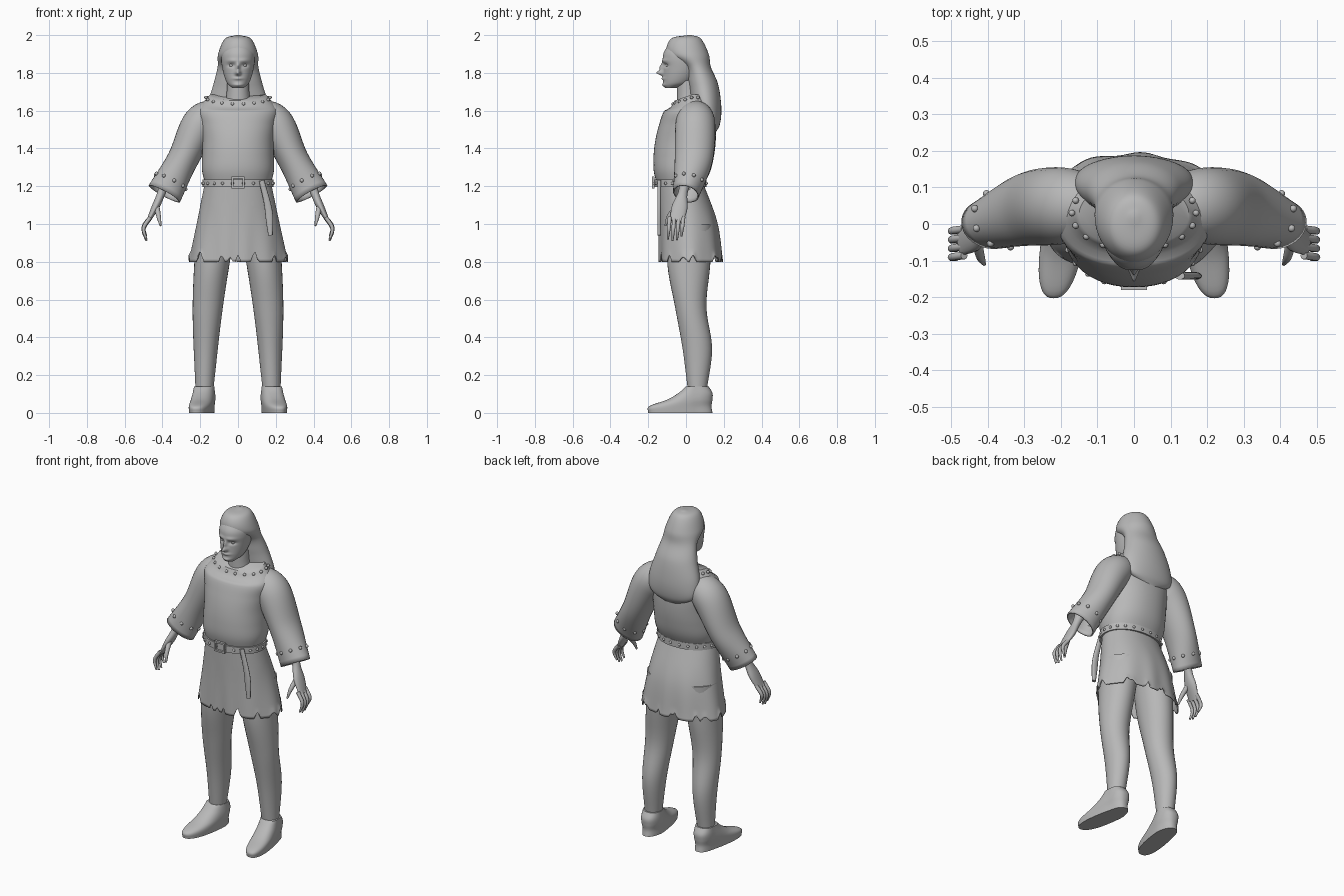
import bpy, bmesh
from math import sin, cos, pi, tau, exp, atan2, copysign, radians
from mathutils import Vector, Matrix

default = bpy.data.objects.get("Cube")
if default:
    bpy.data.objects.remove(default)

UP = Vector((0, 0, 1))
grey = bpy.data.materials.new("plain_grey")
grey.use_nodes = True
grey.diffuse_color = (.48, .48, .48, 1)
grey.node_tree.nodes["Principled BSDF"].inputs["Base Color"].default_value = grey.diffuse_color


def finish(name, bm, mirror=False, thickness=0, sharp=50):
    """Turn a bmesh into a smooth shaded object."""
    bmesh.ops.recalc_face_normals(bm, faces=bm.faces)
    mesh = bpy.data.meshes.new(name)
    bm.to_mesh(mesh)
    bm.free()
    mesh.materials.append(grey)
    obj = bpy.data.objects.new(name, mesh)
    bpy.context.collection.objects.link(obj)
    bpy.ops.object.select_all(action="DESELECT")
    obj.select_set(True)
    bpy.context.view_layer.objects.active = obj
    bpy.ops.object.shade_smooth_by_angle(angle=radians(sharp))
    if thickness:
        solid = obj.modifiers.new("Thickness", "SOLIDIFY")
        solid.thickness, solid.offset = thickness, -1
    if mirror:
        obj.modifiers.new("Mirror", "MIRROR")
    return obj


def sample(values, t):
    """Smooth curve through evenly spaced values, or a constant."""
    if not isinstance(values, tuple):
        return values
    last = len(values) - 1
    i = min(int(t * last), last - 1)
    f = t * last - i
    start, end = values[i], values[i + 1]
    before = values[i - 1] if i > 0 else 2 * start - end
    after = values[i + 2] if i + 2 <= last else 2 * end - start
    m, n, d = (end - before) / 2, (after - start) / 2, end - start
    return start + m * f + (3 * d - 2 * m - n) * f ** 2 + (m + n - 2 * d) * f ** 3


def ring(center, wide, deep, axis, count, power=1):
    """Ellipse around an axis; depth is measured along y."""
    side = Vector((0, 1, 0)).cross(axis).normalized()
    back = axis.cross(side).normalized()
    points = []
    for i in range(count):
        turn = tau * i / count
        c, s = (copysign(abs(n) ** power, n) for n in (cos(turn), sin(turn)))
        points.append(center + side * c * wide + back * s * deep)
    return points


def loft(name, x, y, z, wide, deep, count=32, rings=24, upright=False,
         deform=None, caps=True, power=1, **options):
    """Skin ellipses whose centre and size follow smooth curves."""
    def center(t):
        return Vector([sample(channel, t) for channel in (x, y, z)])

    bm, loops = bmesh.new(), []
    for i in range(rings + 1):
        t = i / rings
        path = center(min(t + .05, 1)) - center(max(t - .05, 0))
        points = ring(center(t), sample(wide, t), sample(deep, t),
                      UP if upright else path.normalized(), count, power)
        loops.append([bm.verts.new(deform(p) if deform else p) for p in points])
    for low, high in zip(loops, loops[1:]):
        for j in range(count):
            k = (j + 1) % count
            bm.faces.new((low[j], low[k], high[k], high[j]))
    if caps:
        bm.faces.new(loops[0])
        bm.faces.new(loops[-1])
    return finish(name, bm, **options)


def beads(name, points, size, **options):
    bm = bmesh.new()
    for p in points:
        bmesh.ops.create_uvsphere(bm, u_segments=12, v_segments=8, radius=size,
                                  matrix=Matrix.Translation(p))
    return finish(name, bm, **options)


def face(p):
    """Sculpt the features by pushing the front of the head along y."""
    def bump(x, z, spread, rise, push):
        p.y += push * exp(-((abs(p.x) - x) / spread) ** 2 - ((p.z - z) / rise) ** 2)

    if p.y < -.03:
        bump(0, 1.8, .013, .013, -.035)    # nose tip
        bump(0, 1.83, .01, .02, -.02)      # nose bridge
        bump(.035, 1.84, .02, .01, .012)   # eye sockets
        bump(.03, 1.865, .03, .01, -.006)  # brows
        bump(0, 1.77, .025, .007, -.009)   # lips
        bump(0, 1.735, .03, .01, -.009)    # chin
    return p


# Head, eyes and neck
loft("head", 0, (-.08, -.045, -.02, -.015, -.01), (1.72, 1.75, 1.82, 1.9, 1.96),
     (.03, .06, .082, .088, .06), (.03, .075, .1, .105, .075),
     count=128, rings=64, upright=True, deform=face, sharp=70)
beads("eyes", [Vector((side * .034, -.094, 1.84)) for side in (-1, 1)], .012)
loft("neck", 0, .015, (1.58, 1.76), (.08, .062, .058), .062, upright=True)

# Long hair swept behind the shoulders
loft("hair", 0, (.02, 0, .01, .06, .09, .11, .135, .145),
     (2, 1.98, 1.9, 1.83, 1.74, 1.62, 1.53, 1.48),
     (.01, .07, .105, .108, .13, .162, .14, .03),
     (.01, .08, .11, .072, .08, .077, .045, .01),
     count=48, rings=56, upright=True, sharp=70)


def neckline(p):
    """Dip the front of the collar."""
    p.z -= .35 * max(0, .03 - p.y) * min(1, max(0, p.z - 1.6) / .06)
    return p


# Tunic top and its collar studs
loft("tunic_body", 0, (-.03, .025), (1.2, 1.685),
     (.17, .19, .19, .19, .2, .21, .15), (.12, .15, .16, .16, .15, .13, .085),
     count=48, rings=36, upright=True, deform=neckline, power=.92)
collar = ring(Vector((0, .03, 1.67)), .17, .1, UP, 18)
beads("collar_studs", [neckline(p) for p in collar], .009)


def ragged(p):
    """Ripple the cloth and notch the hem."""
    angle = atan2(p.y, p.x)
    fold = 1 + .07 * sin(9 * angle + 1) * max(0, 1.1 - p.z)
    p.x, p.y = p.x * fold, p.y * fold
    notch = max(0, sin(11 * angle) - .7) + max(0, sin(7 * angle + 2) - .8)
    p.z += 2 * notch * max(0, .86 - p.z)
    return p


# Skirt, open underneath
loft("skirt", 0, (-.03, .01, .025), (1.22, .8), (.175, .26), (.12, .155, .168),
     count=128, rings=28, upright=True, deform=ragged, caps=False,
     thickness=.006, power=.95)

# Belt, studs, buckle and hanging end
loft("belt", 0, -.03, (1.195, 1.235), .188, .139, count=64, rings=1, upright=True, power=.95)
beads("belt_studs", ring(Vector((0, -.03, 1.215)), .188, .139, UP, 22, .95), .008)
bm = bmesh.new()
for side in (-1, 1):
    for offset, size in [((side * .03, 0, 0), (.01, .014, .06)),
                         ((0, 0, side * .026), (.07, .014, .01))]:
        place = Matrix.Translation(Vector((0, -.174, 1.22)) + Vector(offset))
        bmesh.ops.create_cube(bm, size=1, matrix=place @ Matrix.Diagonal((*size, 1)))
finish("buckle", bm)
loft("belt_end", (.125, .16, .172), -.142, (1.23, .94), (.014, .017, .02, .012), .01, count=16)

# Wide sleeves with studded cuffs
loft("sleeves", (.1, .39), (.05, .05, .04, 0), (1.58, 1.53, 1.34, 1.16),
     (.08, .098, .082, .094), (.08, .105, .1, .07),
     caps=False, thickness=.008, mirror=True)
cuff_axis = Vector((.45, -.18, -.9)).normalized()
beads("cuff_studs", ring(Vector((.358, .015, 1.225)), .09, .08, cuff_axis, 9), .01, mirror=True)

# Hands: palm, four curled fingers and a thumb
loft("palms", (.38, .42, .475), (0, -.05), (1.24, 1.015),
     (.033, .022, .02, .01), (.035, .025, .042, .036), count=20, mirror=True)
for number, reach in enumerate((.09, .1, .095, .075)):
    y = .024 * number - .086
    loft(f"finger_{number + 1}", (.465, .5, .485), (y, y - .01), (1.035, 1.01 - reach),
         (.011, .01, .005), (.011, .01, .005), count=10, rings=10, mirror=True)
loft("thumbs", (.43, .41), (-.05, -.09, -.11), (1.09, .99),
     (.015, .012, .005), (.015, .012, .005), count=10, rings=10, mirror=True)

# Legs
loft("legs", (.115, .16, .178), (.02, .015, .025, .06, .06), (1, .12),
     (.105, .08, .047), (.12, .113, .083, .078, .05), upright=True, mirror=True)


def splay(p):
    """Turn the toes outward."""
    p.x += .16 * max(0, .06 - p.y)
    return p


# Soft flat shoes
loft("shoes", .178, (-.03, -.03, .02, .05, .06), (0, .14), (.058, .06, .053),
     (.17, .165, .12, .09, .06), count=48, upright=True, deform=splay,
     power=.82, mirror=True)
